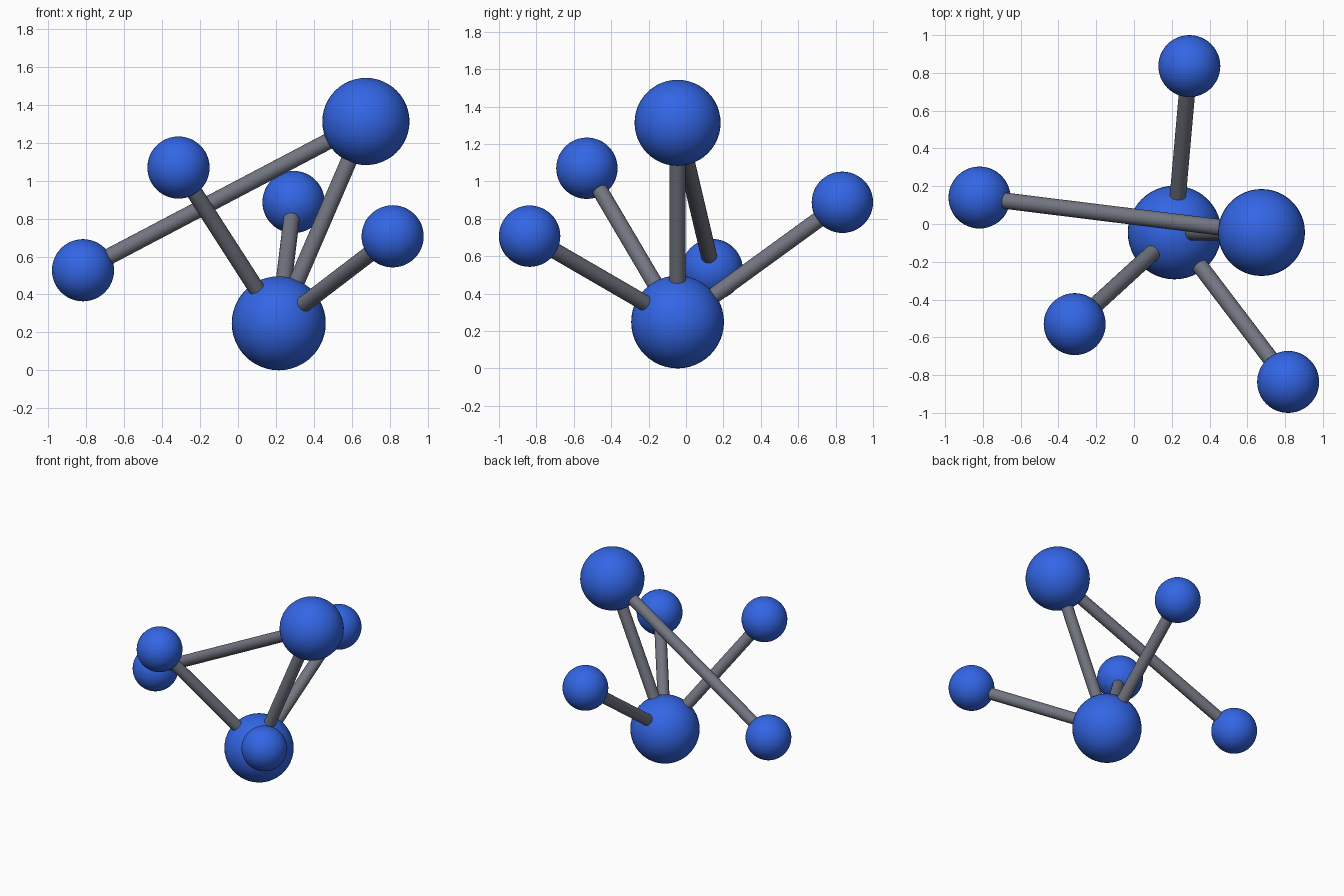
import bpy
from mathutils import Vector

cube = bpy.data.objects.get("Cube")
if cube:
    bpy.data.objects.remove(cube, do_unlink=True)


def make_material(name, rgb):
    mat = bpy.data.materials.new(name)
    mat.use_nodes = True
    color = (*rgb, 1.0)
    mat.diffuse_color = color
    mat.node_tree.nodes["Principled BSDF"].inputs["Base Color"].default_value = color
    return mat


blue = make_material("blue", (0.033, 0.133, 0.79))
grey = make_material("grey", (0.17, 0.18, 0.22))


def finish(name, mat):
    obj = bpy.context.object
    obj.name = name
    obj.data.materials.append(mat)
    bpy.ops.object.shade_smooth_by_angle()


def add_ball(name, center, radius):
    bpy.ops.mesh.primitive_uv_sphere_add(segments=48, ring_count=24,
                                         radius=radius, location=center)
    finish(name, blue)


def add_rod(name, start, end, radius=0.043):
    a, b = Vector(start), Vector(end)
    bpy.ops.mesh.primitive_cylinder_add(
        vertices=24, radius=radius, depth=(b - a).length, location=(a + b) / 2,
        rotation=(b - a).to_track_quat("Z", "Y").to_euler())
    finish(name, grey)


# Balls: two large ones and four small ones of equal size
SMALL = 0.164
balls = {
    "base_ball": ((0.215, -0.045, 0.248), 0.248),
    "top_ball": ((0.675, -0.045, 1.313), 0.23),
    "right_ball": ((-0.818, 0.14, 0.528), SMALL),
    "front_right_ball": ((-0.314, -0.53, 1.07), SMALL),
    "back_ball": ((0.293, 0.836, 0.888), SMALL),
    "front_left_ball": ((0.816, -0.836, 0.707), SMALL),
}
for name, (center, radius) in balls.items():
    add_ball(name, center, radius)

# Rods joining ball centres
links = [("base_ball", "top_ball"), ("base_ball", "front_right_ball"),
         ("base_ball", "back_ball"), ("base_ball", "front_left_ball"),
         ("top_ball", "right_ball")]
for start, end in links:
    add_rod(end.replace("ball", "rod"), balls[start][0], balls[end][0])
